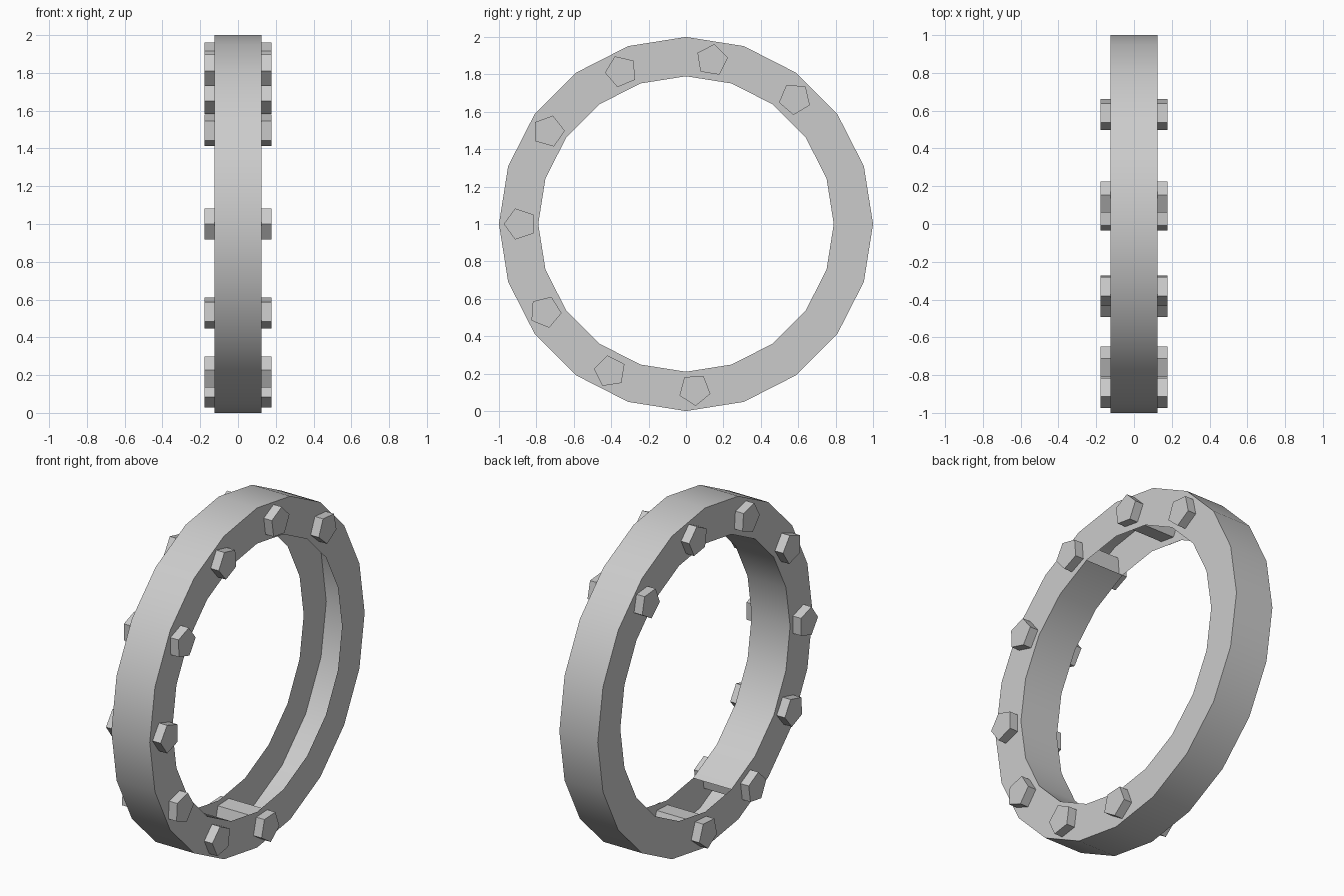
import bpy, bmesh
from math import sin, cos, radians

if "Cube" in bpy.data.objects:
    bpy.data.objects.remove(bpy.data.objects["Cube"])

SIDES, R_OUT, R_IN, HALF = 20, 1.0, 0.79, 0.125


def finish(name, bm):
    mesh = bpy.data.meshes.new(name)
    bm.to_mesh(mesh)
    bm.free()
    ob = bpy.data.objects.new(name, mesh)
    bpy.context.collection.objects.link(ob)
    return ob


# hollow ring: two side plates, outer rim, and inner lining only on the bolted side
bm = bmesh.new()


def loop(x, r):
    return [bm.verts.new((x, r * cos(radians(18 * i)), 1 + r * sin(radians(18 * i))))
            for i in range(SIDES)]


out_l, out_r = loop(-HALF, R_OUT), loop(HALF, R_OUT)
in_l, in_r = loop(-HALF, R_IN), loop(HALF, R_IN)
for i in range(SIDES):
    j = (i + 1) % SIDES
    bm.faces.new((out_r[i], out_r[j], in_r[j], in_r[i]))
    bm.faces.new((out_l[j], out_l[i], in_l[i], in_l[j]))
    bm.faces.new((out_l[i], out_l[j], out_r[j], out_r[i]))
    if 6 <= i < 14:
        bm.faces.new((in_r[i], in_r[j], in_l[j], in_l[i]))
ring = finish("ring", bm)
bpy.context.view_layer.objects.active = ring
ring.select_set(True)
bpy.ops.object.shade_smooth_by_angle(angle=radians(30))

# five-sided bolts running through both plates, one corner pointing outward
for n, deg in enumerate((49, 81, 113, 146, 180, 212, 242.7, 273)):
    bm = bmesh.new()
    cy, cz = 0.887 * cos(radians(deg)), 1 + 0.887 * sin(radians(deg))
    ends = []
    for x in (-0.178, 0.178):
        ends.append([bm.verts.new((x, cy + 0.087 * cos(radians(deg + 72 * k)),
                                   cz + 0.087 * sin(radians(deg + 72 * k))))
                     for k in range(5)])
    a, b = ends
    bm.faces.new(a[::-1])
    bm.faces.new(b)
    for k in range(5):
        m = (k + 1) % 5
        bm.faces.new((a[k], a[m], b[m], b[k]))
    bmesh.ops.recalc_face_normals(bm, faces=bm.faces)
    finish("bolt_%d" % (n + 1), bm)
# outer rim and lining face away from the hollow channel
bm = bmesh.new()
bm.from_mesh(ring.data)
bmesh.ops.recalc_face_normals(bm, faces=bm.faces)
bm.to_mesh(ring.data)
bm.free()
